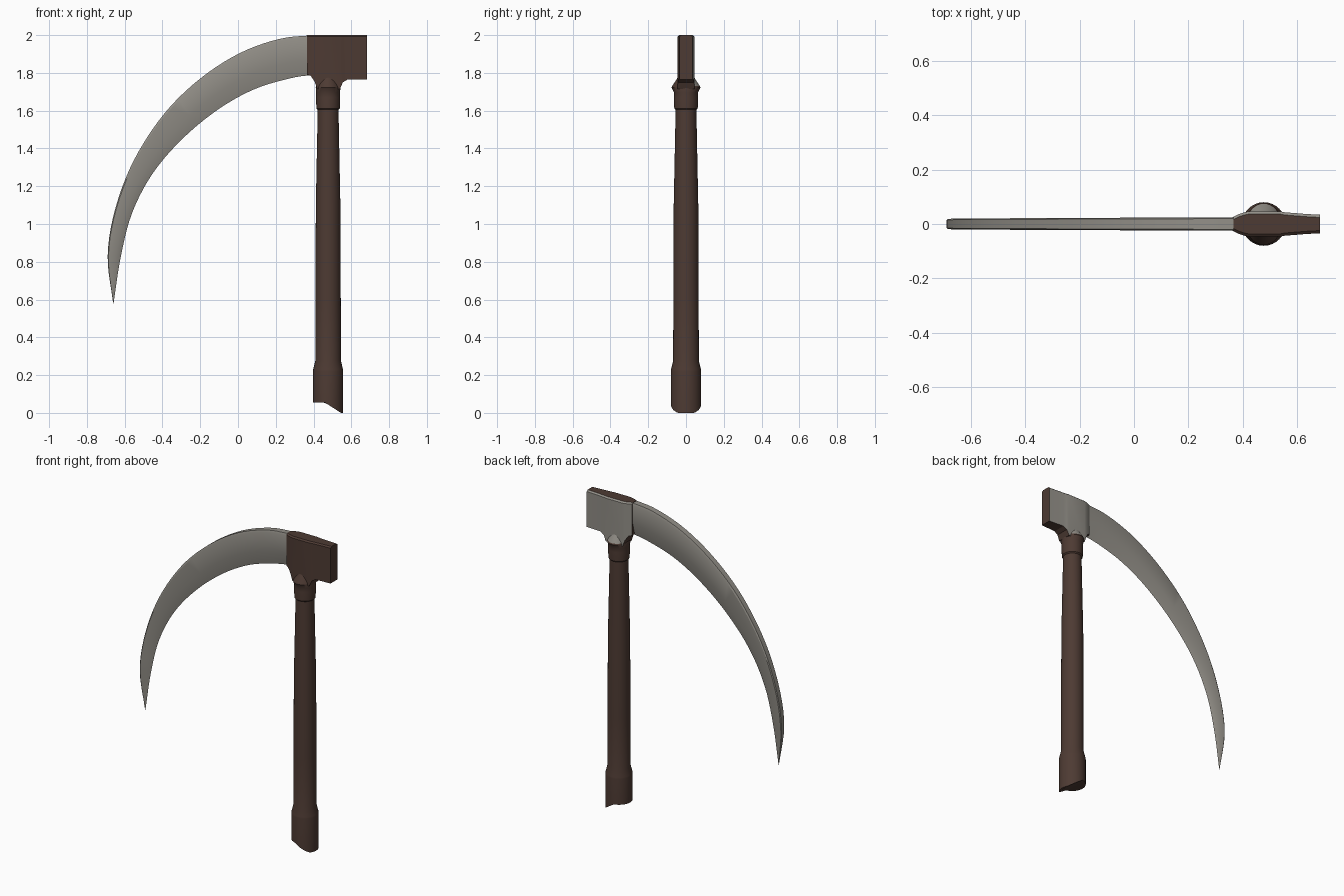
import bpy, bmesh, math
from mathutils import Vector

if "Cube" in bpy.data.objects:
    bpy.data.objects.remove(bpy.data.objects["Cube"])

CX = 0.477  # handle axis


def material(name, rgb):
    m = bpy.data.materials.new(name)
    m.diffuse_color = (*rgb, 1)
    m.use_nodes = True
    m.node_tree.nodes["Principled BSDF"].inputs["Base Color"].default_value = m.diffuse_color
    return m


WOOD = material("dark brown wood", (0.075, 0.043, 0.033))
STEEL = material("dull grey steel", (0.29, 0.275, 0.245))


def finish(name, bm, mats, angle, rule=None):
    bmesh.ops.remove_doubles(bm, verts=bm.verts, dist=0.0002)
    bmesh.ops.recalc_face_normals(bm, faces=bm.faces)
    bm.normal_update()
    if rule:
        for f in bm.faces:
            f.material_index = 1 if rule(f) else 0
    me = bpy.data.meshes.new(name)
    bm.to_mesh(me)
    bm.free()
    for m in mats:
        me.materials.append(m)
    ob = bpy.data.objects.new(name, me)
    bpy.context.collection.objects.link(ob)
    bpy.ops.object.select_all(action='DESELECT')
    ob.select_set(True)
    bpy.context.view_layer.objects.active = ob
    bpy.ops.object.shade_smooth_by_angle(angle=math.radians(angle))
    return ob


def loft(rings, cap_start=True, cap_end=True):
    bm = bmesh.new()
    rows = [[bm.verts.new(p) for p in r] for r in rings]
    n = len(rows[0])
    for a, b in zip(rows, rows[1:]):
        for i in range(n):
            j = (i + 1) % n
            bm.faces.new((a[i], a[j], b[j], b[i]))
    if cap_start:
        bm.faces.new(rows[0])
    if cap_end:
        bm.faces.new(rows[-1])
    return bm


def circle(r, z, n=32, sx=1.0):
    pts = []
    for i in range(n):
        a = 2 * math.pi * i / n
        x = CX + r * sx * math.cos(a)
        pts.append((x, r * math.sin(a), z(x) if callable(z) else z))
    return pts


def spline(pts, steps):
    """Smooth curve through the points."""
    v = [Vector(p) for p in pts]
    v = [2 * v[0] - v[1]] + v + [2 * v[-1] - v[-2]]
    out = []
    for i in range(1, len(v) - 2):
        a, b, c, d = v[i - 1:i + 3]
        for k in range(steps):
            t = k / steps
            out.append(0.5 * (2 * b + (c - a) * t + (2 * a - 5 * b + 4 * c - d) * t * t
                              + (3 * b - a - 3 * c + d) * t ** 3))
    return out + [v[-2]]


# Blade: matching points along the spine and the cutting edge
outer = spline([(0.40, 2.0), (0.22, 1.98), (0.01, 1.905), (-0.20, 1.77), (-0.39, 1.585),
                (-0.55, 1.34), (-0.65, 1.08), (-0.69, 0.83), (-0.661, 0.58)], 5)
inner = spline([(0.40, 1.79), (0.28, 1.772), (0.09, 1.715), (-0.10, 1.61), (-0.29, 1.455),
                (-0.45, 1.27), (-0.56, 1.06), (-0.62, 0.83), (-0.659, 0.58)], 5)
rings = []
last = len(outer) - 1
for i, (o, e) in enumerate(zip(outer, inner)):
    u = i / last
    t = (0.025 - 0.007 * u) * min(1, (1 - u) / 0.15 + 0.05)
    half = [(0.0, 0.8), (0.06, 1.0), (0.62, 0.85)]
    section = half + [(1.0, 0.0)] + [(w, -y) for w, y in reversed(half)]
    rings.append([((p := o.lerp(e, w)).x, y * t, p.y) for w, y in section])
finish("blade", loft(rings), [STEEL], 25)

# Head: columns of (x, bottom height, half thickness); the rear face is bare steel
columns = [(0.365, 1.79, 0.026), (0.385, 1.785, 0.036), (0.405, 1.755, 0.043),
           (0.42, 1.715, 0.046), (0.54, 1.715, 0.046), (0.555, 1.75, 0.043),
           (0.58, 1.765, 0.041), (0.63, 1.765, 0.037), (0.683, 1.765, 0.034)]
rings = [[(x, -h, b), (x, h, b), (x, h, 1.992), (x, h - 0.01, 2.0),
          (x, 0.01 - h, 2.0), (x, -h, 1.992)] for x, b, h in columns]
finish("head", loft(rings), [WOOD, STEEL], 30, lambda f: f.normal.y > 0.4)


# Handle: turned shaft with collar and a butt cut off at a slant
def butt_cut(x):
    return 0.055 * (1 - min(1, max(0, (x - 0.46) / 0.085)))


rings = [circle(r, butt_cut) for r in (0.004, 0.02, 0.035, 0.05, 0.065, 0.08)]
profile = [(0.08, 0.22, 1), (0.079, 0.23, 1), (0.068, 0.275, 1), (0.067, 0.6, 1),
           (0.065, 1.1, 1), (0.058, 1.45, 1), (0.055, 1.605, 1), (0.062, 1.612, 1),
           (0.064, 1.67, 1), (0.063, 1.695, 1), (0.077, 1.722, 0.85),
           (0.074, 1.73, 0.85), (0.05, 1.765, 1), (0.04, 1.79, 1)]
rings += [circle(r, z, sx=s) for r, z, s in profile]
finish("handle", loft(rings), [WOOD, STEEL], 35,
       lambda f: f.calc_center_median().z > 1.73 and f.normal.y > 0.3)
